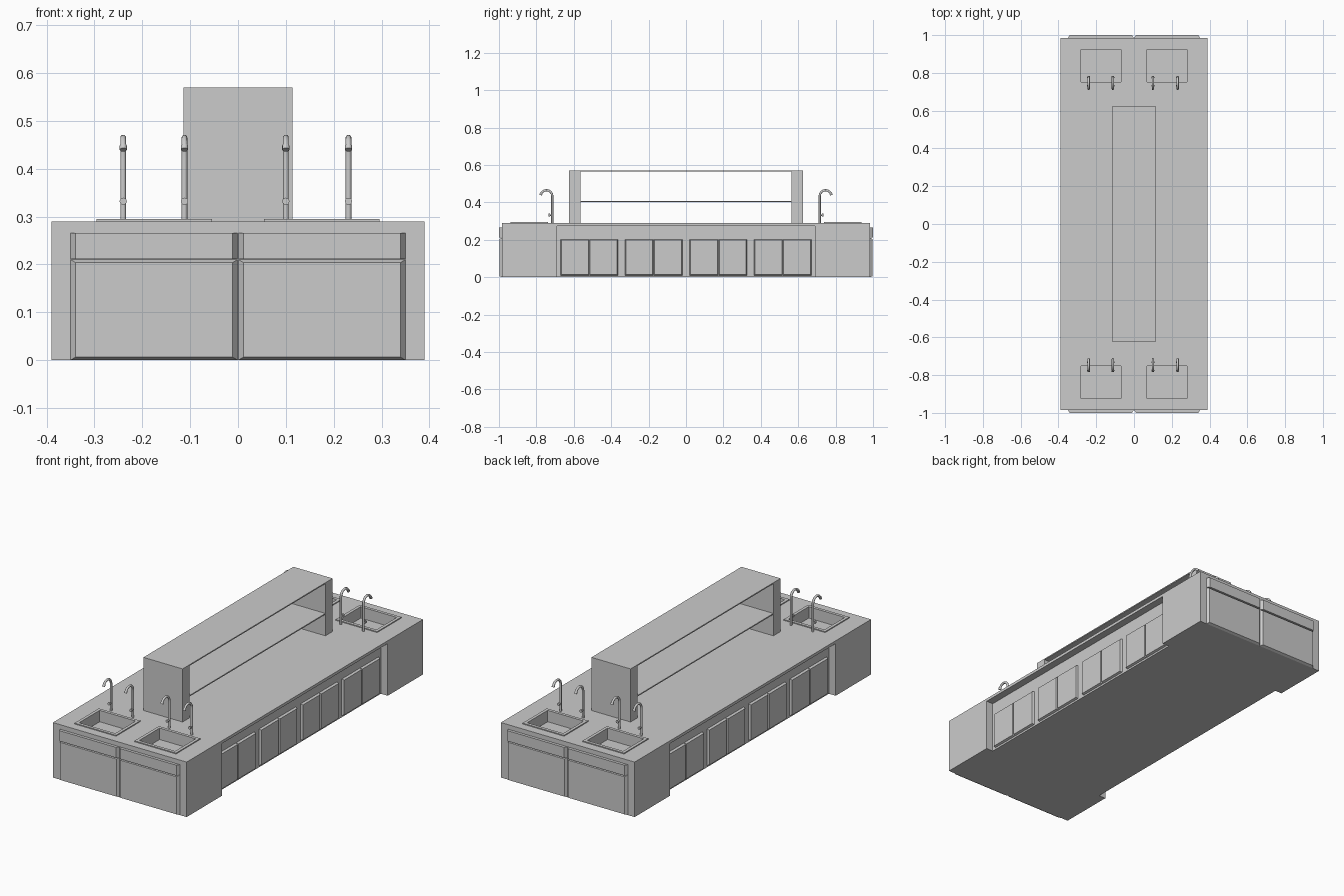
import bpy, bmesh, math
from mathutils import Vector

if "Cube" in bpy.data.objects:
    bpy.data.objects.remove(bpy.data.objects["Cube"])

TOP, HX, HY = 0.29, 0.39, 0.985


def mesh_object(name, verts, faces):
    bm = bmesh.new()
    vs = [bm.verts.new(v) for v in verts]
    for f in faces:
        bm.faces.new([vs[i] for i in f])
    bmesh.ops.recalc_face_normals(bm, faces=bm.faces)
    me = bpy.data.meshes.new(name)
    bm.to_mesh(me)
    bm.free()
    ob = bpy.data.objects.new(name, me)
    bpy.context.collection.objects.link(ob)
    return ob


HEXA = [(0, 1, 2, 3), (4, 5, 6, 7), (0, 1, 5, 4), (1, 2, 6, 5), (2, 3, 7, 6), (3, 0, 4, 7)]


def rect(x0, x1, y0, y1, z):
    return [(x0, y0, z), (x1, y0, z), (x1, y1, z), (x0, y1, z)]


def box(name, x, y, z):
    return mesh_object(name, rect(*x, *y, z[0]) + rect(*x, *y, z[1]), HEXA)


def panel(name, u, v, d, side, low, high, place):
    """Chamfered slab: u across, v up, d out from the wall."""
    back = rect(*u, *v, d[0])
    front = rect(u[0] + side, u[1] - side, v[0] + low, v[1] - high, d[1])
    return mesh_object(name, [place(*p) for p in back + front], HEXA)


def cut(target, cutter):
    m = target.modifiers.new("cut", 'BOOLEAN')
    m.operation, m.solver, m.object = 'DIFFERENCE', 'EXACT', cutter
    bpy.context.view_layer.objects.active = target
    bpy.ops.object.modifier_apply(modifier=m.name)
    bpy.data.objects.remove(cutter)


def tube(name, pts, r):
    cu = bpy.data.curves.new(name, 'CURVE')
    cu.dimensions = '3D'
    cu.bevel_depth, cu.bevel_resolution, cu.use_fill_caps = r, 4, True
    sp = cu.splines.new('POLY')
    sp.points.add(len(pts) - 1)
    for p, co in zip(sp.points, pts):
        p.co = (*co, 1)
    ob = bpy.data.objects.new(name, cu)
    bpy.context.collection.objects.link(ob)
    bpy.ops.object.select_all(action='DESELECT')
    ob.select_set(True)
    bpy.context.view_layer.objects.active = ob
    bpy.ops.object.convert(target='MESH')
    bpy.ops.object.shade_smooth_by_angle(angle=math.radians(40))
    return bpy.context.object


# Island body with side recesses and sink basins
body = box("island_body", (-HX, HX), (-HY, HY), (0, TOP))
for s in (-1, 1):
    cut(body, box("recess_cutter", sorted((s * 0.35, s * 0.45)), (-0.69, 0.69), (-0.05, 0.275)))

RING = [(a + i, a + (i + 1) % 4, (a + 4 + (i + 1) % 4) % 16, (a + 4 + i) % 16)
        for a in (0, 4, 8, 12) for i in range(4)]
for sx in (-1, 1):
    for sy in (-1, 1):
        cx, cy = sx * 0.175, sy * 0.838
        hx, hy, w = 0.121, 0.101, 0.016
        outer = (cx - hx, cx + hx, cy - hy, cy + hy)
        inner = (cx - hx + w, cx + hx - w, cy - hy + w, cy + hy - w)
        cut(body, box("basin_cutter", inner[:2], inner[2:], (TOP - 0.055, TOP + 0.05)))
        # Raised sink rim
        loops = [rect(*outer, TOP), rect(*outer, TOP + 0.005),
                 rect(*inner, TOP + 0.005), rect(*inner, TOP)]
        mesh_object("sink_rim", sum(loops, []), [
            (f[0], f[1], (f[0] // 4 * 4 + 4) % 16 + f[1] % 4, (f[0] // 4 * 4 + 4) % 16 + f[0] % 4)
            for f in RING])

# End doors and drawers
for sx in (-1, 1):
    for sy in (-1, 1):
        def on_end(u, v, d):
            return (sx * u, sy * (HY + d), v)
        panel("end_drawer", (0.001, 0.35), (0.211, 0.266), (0, 0.015), 0.01, 0, 0, on_end)
        panel("end_door", (0.001, 0.35), (0, 0.21), (0, 0.013), 0.01, 0.006, 0.006, on_end)

# Paired doors along both long sides
for sx in (-1, 1):
    def on_side(u, v, d):
        return (sx * (0.35 + d), u, v)
    for c in (-0.517, -0.173, 0.173, 0.517):
        for u in ((c - 0.153, c - 0.001), (c + 0.001, c + 0.153)):
            panel("side_door", u, (0.01, 0.202), (0, 0.012), 0.004, 0.004, 0.004, on_side)

# Central shelf unit
for s in (-1, 1):
    box("shelf_pillar", (-0.114, 0.114), sorted((s * 0.565, s * 0.625)), (TOP, 0.57))
for z in (0.57, 0.408):
    box("shelf_board", (-0.114, 0.114), (-0.565, 0.565), (z - 0.006, z))

# Gooseneck taps
for sy in (-1, 1):
    for x in (-0.24, -0.112, 0.1, 0.231):
        y0, r = 0.715, 0.031
        path = [(x, sy * y0, TOP), (x, sy * y0, 0.42)]
        for i in range(13):
            a = math.radians(i * 13)
            path.append((x, sy * (y0 + r - r * math.cos(a)), 0.434 + r * math.sin(a)))
        tube("tap_spout", path, 0.006)
        tip, prev = Vector(path[-1]), Vector(path[-2])
        d = (tip - prev).normalized()
        tube("tap_nozzle", [tip - d * 0.002, tip + d * 0.008], 0.0075)
        tube("tap_handle", [(x, sy * y0, 0.332), (x, sy * (y0 + 0.014), 0.332)], 0.004)
        tube("tap_knob", [(x, sy * (y0 + 0.013), 0.332), (x, sy * (y0 + 0.02), 0.332)], 0.0075)
